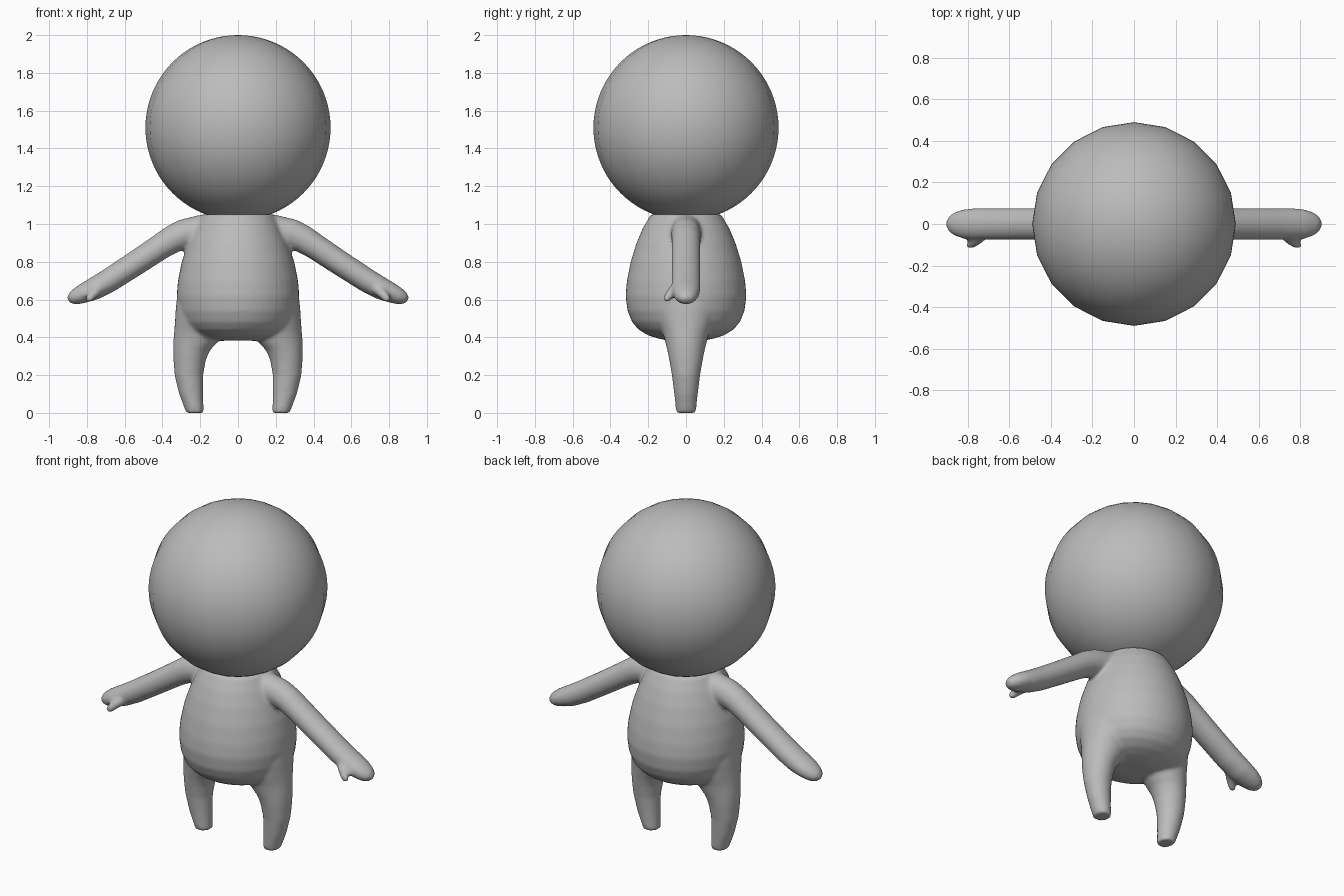
import bpy, bmesh, math
from mathutils import Vector

if "Cube" in bpy.data.objects:
    bpy.data.objects.remove(bpy.data.objects["Cube"])

grey = bpy.data.materials.new("plain_grey")
grey.diffuse_color = (0.5, 0.5, 0.5, 1)
grey.use_nodes = True
grey.node_tree.nodes["Principled BSDF"].inputs["Base Color"].default_value = grey.diffuse_color


def loft(bm, rings, sides=32):
    """Skin a closed tube through rings of (centre, u radius vector, v radius vector)."""
    loops = []
    for c, u, v in rings:
        angles = [2 * math.pi * i / sides for i in range(sides)]
        loops.append([bm.verts.new(c + u * math.cos(a) + v * math.sin(a)) for a in angles])
    for a, b in zip(loops, loops[1:]):
        for i in range(sides):
            j = (i + 1) % sides
            bm.faces.new((a[i], a[j], b[j], b[i]))
    bm.faces.new(loops[0][::-1])
    bm.faces.new(loops[-1])


def upright(stations):
    """Horizontal elliptical rings from (z, centre x, x radius, y radius)."""
    return [(Vector((x, 0, z)), Vector((rx, 0, 0)), Vector((0, ry, 0)))
            for z, x, rx, ry in stations]


def limb(points):
    """Rings square to a path, from (x, y, z, in-plane radius, depth radius)."""
    pos = [Vector(p[:3]) for p in points]
    rings = []
    for i, p in enumerate(points):
        t = (pos[min(i + 1, len(pos) - 1)] - pos[max(i - 1, 0)]).normalized()
        u = Vector((0, 1, 0)).cross(t).normalized()
        rings.append((pos[i], u * p[3], t.cross(u) * p[4]))
    return rings


bm = bmesh.new()

# torso: pear shape with a flat top under the head
loft(bm, upright([(0.382, 0, 0.10, 0.09), (0.392, 0, 0.17, 0.14), (0.41, 0, 0.22, 0.20),
                  (0.44, 0, 0.265, 0.25), (0.48, 0, 0.295, 0.285), (0.54, 0, 0.316, 0.31),
                  (0.62, 0, 0.325, 0.32), (0.70, 0, 0.318, 0.313), (0.80, 0, 0.298, 0.293),
                  (0.90, 0, 0.265, 0.262), (0.98, 0, 0.23, 0.228), (1.052, 0, 0.19, 0.185)]), 48)

for s in (-1, 1):
    # leg flaring up into the hip
    loft(bm, upright([(z, s * x, rx, ry) for z, x, rx, ry in [
        (0.0, 0.227, 0.047, 0.053), (0.05, 0.238, 0.055, 0.057), (0.10, 0.248, 0.064, 0.063),
        (0.20, 0.260, 0.076, 0.075), (0.28, 0.256, 0.086, 0.089), (0.33, 0.246, 0.097, 0.099),
        (0.37, 0.228, 0.115, 0.109), (0.42, 0.215, 0.124, 0.122), (0.48, 0.205, 0.129, 0.145),
        (0.56, 0.195, 0.134, 0.17), (0.64, 0.18, 0.14, 0.17)]]))
    # arm ending in a mitten hand
    loft(bm, limb([(s * x, 0, z, r, d) for x, z, r, d in [
        (0.05, 0.965, 0.08, 0.08), (0.20, 0.963, 0.085, 0.08), (0.29, 0.945, 0.08, 0.078),
        (0.35, 0.918, 0.074, 0.077), (0.41, 0.88, 0.069, 0.077), (0.55, 0.787, 0.066, 0.077),
        (0.68, 0.703, 0.064, 0.077), (0.76, 0.658, 0.06, 0.077), (0.82, 0.632, 0.052, 0.071),
        (0.86, 0.614, 0.043, 0.058), (0.885, 0.604, 0.031, 0.041), (0.90, 0.598, 0.014, 0.018)]]), 24)
    # thumb
    loft(bm, limb([(s * 0.715, -0.035, 0.67, 0.03, 0.03), (s * 0.755, -0.075, 0.64, 0.028, 0.028),
                   (s * 0.782, -0.097, 0.612, 0.023, 0.022),
                   (s * 0.797, -0.108, 0.592, 0.016, 0.015)]), 16)

bmesh.ops.recalc_face_normals(bm, faces=bm.faces)
mesh = bpy.data.meshes.new("body")
bm.to_mesh(mesh)
bm.free()
mesh.materials.append(grey)
body = bpy.data.objects.new("body", mesh)
bpy.context.collection.objects.link(body)

# fuse the limbs into one soft skin
fuse = body.modifiers.new("fuse", 'REMESH')
fuse.mode = 'VOXEL'
fuse.voxel_size = 0.011
fuse.use_smooth_shade = True
soften = body.modifiers.new("soften", 'SMOOTH')
soften.factor = 0.5
soften.iterations = 7

# head: large ball
bpy.ops.mesh.primitive_uv_sphere_add(segments=20, ring_count=40, radius=0.49, location=(0, 0, 1.51))
head = bpy.context.object
head.name = "head"
head.data.materials.append(grey)
bpy.ops.object.shade_smooth()
